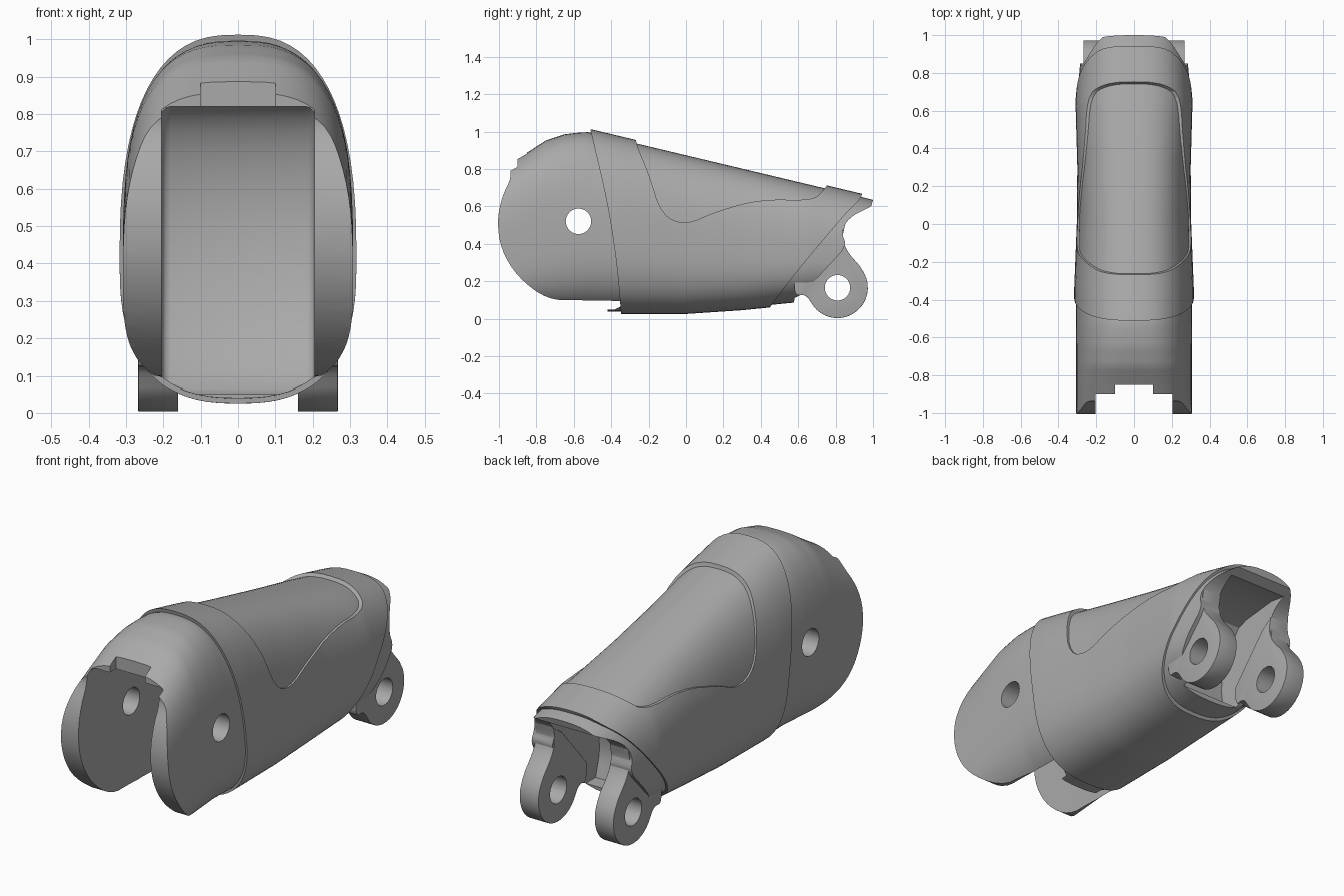
import bpy, bmesh, math

cube = bpy.data.objects.get("Cube")
if cube:
    bpy.data.objects.remove(cube, do_unlink=True)

grey = bpy.data.materials.new("plain_grey")
grey.use_nodes = True
grey.diffuse_color = (0.4, 0.4, 0.4, 1)
grey.node_tree.nodes["Principled BSDF"].inputs["Base Color"].default_value = (0.4, 0.4, 0.4, 1)

# Long profile curves along y: top height, bottom height, half width, squareness
TOP = [(-1.05, .78), (-.95, .845), (-.85, .905), (-.75, .97), (-.65, 1.003),
       (-.58, 1.012), (-.52, 1.015), (.95, .665), (1.05, .64)]
BOTTOM = [(-1.05, .03), (-.3, .025), (0, .025), (.3, .045), (.6, .075), (1.05, .12)]
WIDTH = [(-1.05, .317), (-.35, .317), (0, .303), (.3, .3), (.65, .31), (.85, .295), (1.05, .27)]
SQUARE = [(-1.05, 3.3), (-.85, 3.2), (-.5, 2.6), (1.05, 2.6)]


def lookup(curve, y):
    for (y0, a), (y1, b) in zip(curve, curve[1:]):
        if y <= y1:
            return a + (b - a) * max(0, (y - y0) / (y1 - y0))
    return curve[-1][1]


def make_object(name, bm):
    bmesh.ops.recalc_face_normals(bm, faces=bm.faces)
    mesh = bpy.data.meshes.new(name)
    bm.to_mesh(mesh)
    bm.free()
    mesh.materials.append(grey)
    obj = bpy.data.objects.new(name, mesh)
    bpy.context.collection.objects.link(obj)
    return obj


def loft(name, inset, sides=72, steps=84):
    """Egg-shaped sections swept along y."""
    bm = bmesh.new()
    rings = []
    for i in range(steps + 1):
        y = -1.05 + 2.1 * i / steps
        top = lookup(TOP, y) - inset * 1.4
        bottom = lookup(BOTTOM, y) + inset
        width = lookup(WIDTH, y) - inset * .7
        power = 2 / lookup(SQUARE, y)
        mid = bottom + .4 * (top - bottom)
        ring = []
        for k in range(sides):
            a = math.tau * k / sides
            c, s = math.cos(a), math.sin(a)
            x = math.copysign(abs(c) ** power, c) * width
            h = math.copysign(abs(s) ** power, s)
            ring.append(bm.verts.new((x, y, mid + h * ((top - mid) if h > 0 else (mid - bottom)))))
        rings.append(ring)
    for r0, r1 in zip(rings, rings[1:]):
        for k in range(sides):
            n = (k + 1) % sides
            bm.faces.new((r0[k], r0[n], r1[n], r1[k]))
    bm.faces.new(rings[0])
    bm.faces.new(rings[-1])
    return make_object(name, bm)


def prism(name, outline, x0, x1):
    """Side outline (y, z) extruded across x."""
    bm = bmesh.new()
    face = bm.faces.new([bm.verts.new((x0, y, z)) for y, z in outline])
    new = bmesh.ops.extrude_face_region(bm, geom=[face])["geom"]
    bmesh.ops.translate(bm, vec=(x1 - x0, 0, 0),
                        verts=[v for v in new if isinstance(v, bmesh.types.BMVert)])
    return make_object(name, bm)


def arc(cy, cz, r, start, end, n):
    return [(cy + r * math.cos(math.radians(start + (end - start) * i / n)),
             cz + r * math.sin(math.radians(start + (end - start) * i / n))) for i in range(n + 1)]


def smooth(points, rounds=2):
    """Corner-cutting of an open path."""
    for _ in range(rounds):
        out = [points[0]]
        for (a, b), (c, d) in zip(points, points[1:]):
            out += [(a * .75 + c * .25, b * .75 + d * .25), (a * .25 + c * .75, b * .25 + d * .75)]
        points = out + [points[-1]]
    return points


def apply(obj, kind, **settings):
    mod = obj.modifiers.new(kind.lower(), kind)
    for key, value in settings.items():
        setattr(mod, key, value)
    bpy.context.view_layer.objects.active = obj
    bpy.ops.object.modifier_apply(modifier=mod.name)


def boolean(obj, cutter, operation="DIFFERENCE"):
    cutter.hide_render = True
    apply(obj, "BOOLEAN", object=cutter, operation=operation, solver="EXACT")
    bpy.data.objects.remove(cutter, do_unlink=True)


def box(y0, y1, z0, z1):
    return [(y0, z0), (y1, z0), (y1, z1), (y0, z1)]


# Core: front cheeks, floor lip and rear arms
cheek = smooth([(-.95, .825), (-.93, .76), (-.985, .65), (-1.01, .52), (-.99, .37),
                (-.9, .22), (-.74, .1), (-.58, .1), (-.42, .09)])
arm = smooth([(.62, .13), (.78, .3), (.86, .39), (.83, .46), (.87, .54), (.99, .6)])
core = loft("core_body", .013)
boolean(core, prism("core_outline", [(-.93, 1.1)] + cheek + [(-.42, 0), (.57, 0), (.58, .11)]
                    + arm + [(1, .635), (.97, 1.1)], -.5, .5), "INTERSECT")

# Front slot with a concave back wall, and the stepped notch in its roof
slot = prism("slot", [(-1.1, .82), (-.85, .82), (-.7, .85)]
             + smooth([(-.4, .86), (-.24, .8), (-.17, .55), (-.22, .25), (-.34, .05), (-.45, .048)])
             + [(-1.1, .048)], -.205, .205)
apply(slot, "BEVEL", width=.025, segments=3, limit_method="ANGLE", angle_limit=1.2)
boolean(core, slot)
boolean(core, prism("wide_notch", box(-1.1, -.9, .6, 1.1), -.205, .205))
boolean(core, prism("narrow_notch", box(-1.1, -.85, .6, 1.1), -.1, .1))

# Rear cavity between the arms
boolean(core, prism("rear_cavity", [(1.1, .55), (.85, .59), (.66, .57)]
                    + smooth([(.6, .55), (.5, .42), (.46, .25), (.5, .11)])
                    + [(1.1, .11)], -.165, .165))
boolean(core, prism("front_pin_hole", arc(-.575, .52, .068, 0, 350, 35), -.5, .5))

# Sleeve: thin shell over the core with a recessed top panel
sleeve = loft("outer_sleeve", 0)
front_edge = smooth([(-.53, 1.1), (-.5, .96), (-.42, .62), (-.37, .3), (-.345, 0)])
rear_edge = smooth([(.42, 0), (.445, .06), (.6, .26), (.75, .44), (.87, .58), (.94, .645), (.945, .7)])
boolean(sleeve, prism("sleeve_outline", front_edge + rear_edge + [(.93, 1.1)], -.5, .5), "INTERSECT")
panel = smooth([(-.28, 1.1), (-.275, .95), (-.2, .78), (-.13, .55), (0, .5), (.15, .57),
                (.4, .64), (.68, .63), (.74, .69), (.77, .74)])
boolean(sleeve, prism("panel_cut", panel + [(.78, 1.1)], -.5, .5))
boolean(sleeve, loft("sleeve_inside", .017))

# Rear hinge lugs
lug_outline = (smooth([(.58, .22), (.58, .12), (.64, .13), (.68, .07)])
               + arc(.81, .165, .162, 220, 390, 26)
               + smooth([(.93, .28), (.86, .36), (.835, .43), (.85, .5)]) + [(.78, .45)])
parts = [core, sleeve]
for side, name in ((1, "left_hinge_lug"), (-1, "right_hinge_lug")):
    lug = prism(name, lug_outline, side * .16, side * .267)
    apply(lug, "BEVEL", width=.015, segments=3, limit_method="ANGLE", angle_limit=1.2)
    boolean(lug, prism("pin_hole", arc(.81, .165, .068, 0, 350, 35), -.5, .5))
    parts.append(lug)
# Clear the pin path through the arms
boolean(core, prism("rear_pin_hole", arc(.81, .165, .068, 0, 350, 35), -.5, .5))

for obj in parts:
    bpy.ops.object.select_all(action="DESELECT")
    obj.select_set(True)
    bpy.context.view_layer.objects.active = obj
    bpy.ops.object.shade_smooth_by_angle(angle=math.radians(32))
